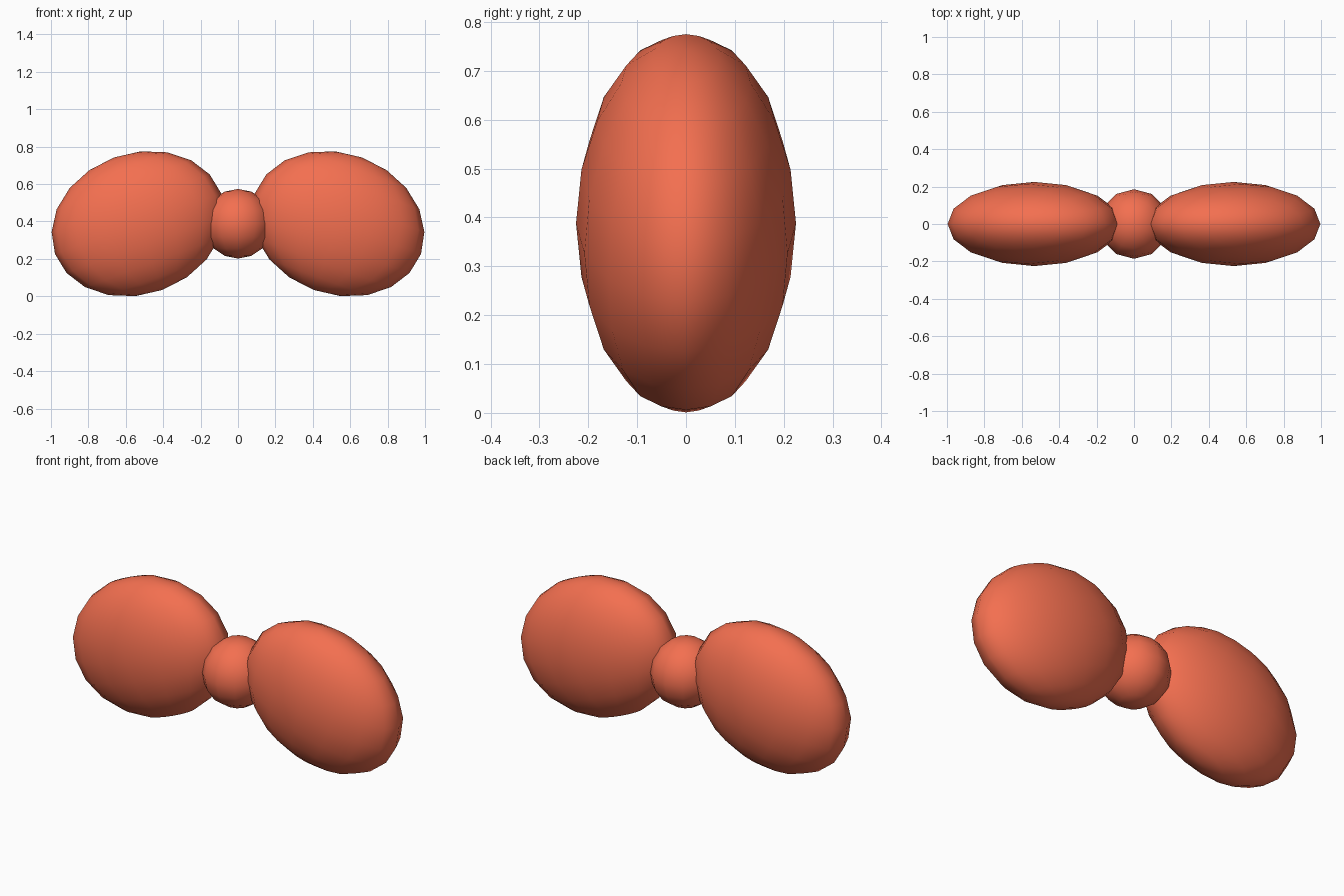
import bpy
from math import radians

if "Cube" in bpy.data.objects:
    bpy.data.objects.remove(bpy.data.objects["Cube"])

red = bpy.data.materials.new("coral_red")
red.diffuse_color = (0.9, 0.16, 0.08, 1)
red.use_nodes = True
red.node_tree.nodes["Principled BSDF"].inputs["Base Color"].default_value = red.diffuse_color


def ellipsoid(name, centre, radii, tilt, segments, rings):
    bpy.ops.mesh.primitive_uv_sphere_add(segments=segments, ring_count=rings, radius=1,
                                         location=centre, rotation=(0, tilt, 0))
    obj = bpy.context.object
    obj.name = name
    obj.scale = radii
    obj.data.materials.append(red)
    bpy.ops.object.shade_smooth()
    return obj


# Two flattened loops, drooping outwards
for side, label in ((-1, "left"), (1, "right")):
    ellipsoid(label + "_bow_loop", (side * 0.534, 0, 0.388), (0.473, 0.225, 0.377),
              side * radians(20), 16, 10)

# Round knot in the middle
ellipsoid("centre_knot", (0, 0, 0.388), (0.186, 0.186, 0.186), 0, 12, 8)
